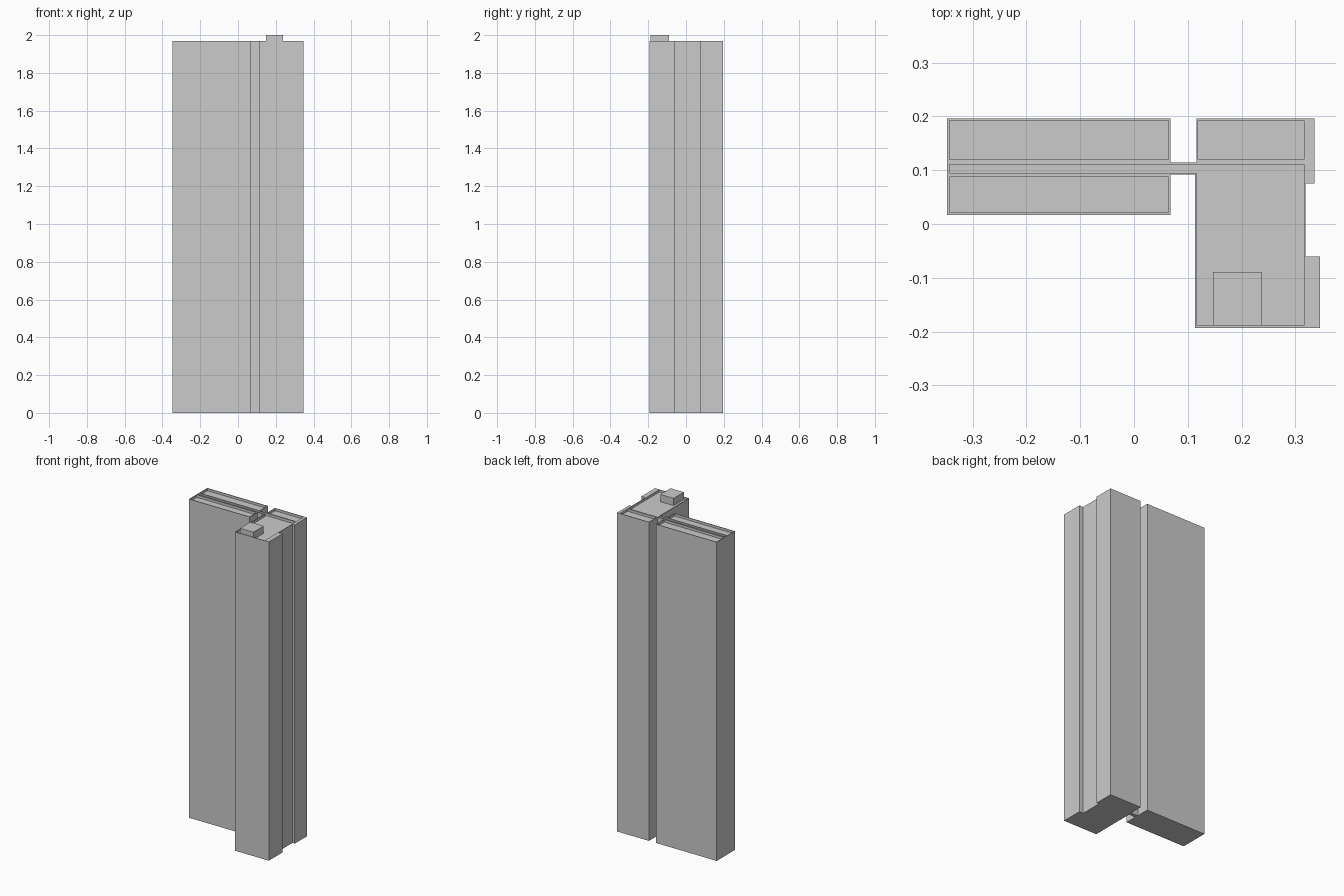
import bpy, bmesh

if "Cube" in bpy.data.objects:
    bpy.data.objects.remove(bpy.data.objects["Cube"])

ROOF, DEPTH, TOP = 1.97, 0.015, 2.0


def prism(name, outline, z0, z1):
    """Extrude a closed plan outline from z0 up to z1."""
    bm = bmesh.new()
    face = bm.faces.new([bm.verts.new((x, y, z0)) for x, y in outline])
    res = bmesh.ops.extrude_face_region(bm, geom=[face])
    for v in res["geom"]:
        if isinstance(v, bmesh.types.BMVert):
            v.co.z = z1
    bmesh.ops.recalc_face_normals(bm, faces=bm.faces)
    mesh = bpy.data.meshes.new(name)
    bm.to_mesh(mesh)
    bm.free()
    obj = bpy.data.objects.new(name, mesh)
    bpy.context.collection.objects.link(obj)
    return obj


def rect(x0, x1, y0, y1):
    return [(x0, y0), (x1, y0), (x1, y1), (x0, y1)]


# Tower: wide left slab, narrow link and right wing with two side bays
tower = prism("tower_block", [
    (-0.347, 0.017), (0.068, 0.017), (0.068, 0.092), (0.113, 0.092),
    (0.113, -0.193), (0.346, -0.193), (0.346, -0.060), (0.319, -0.060),
    (0.319, 0.075), (0.335, 0.075), (0.335, 0.196), (0.116, 0.196),
    (0.116, 0.114), (0.068, 0.114), (0.068, 0.196), (-0.347, 0.196)], 0, ROOF)

# Recessed roof areas, leaving thin parapets and corridor walls
recesses = {
    "roof_recess_back_left": rect(-0.343, 0.064, 0.120, 0.192),
    "roof_recess_front_left": rect(-0.343, 0.064, 0.021, 0.087),
    "roof_recess_back_right": rect(0.119, 0.316, 0.120, 0.192),
    "roof_recess_corridor": [(-0.343, 0.095), (0.117, 0.095), (0.117, -0.189),
                             (0.316, -0.189), (0.316, 0.111), (-0.343, 0.111)],
}
bpy.context.view_layer.objects.active = tower
for name, outline in recesses.items():
    cutter = prism(name, outline, ROOF - DEPTH, ROOF + 0.05)
    cutter.hide_render = True
    mod = tower.modifiers.new(name, 'BOOLEAN')
    mod.operation, mod.solver, mod.object = 'DIFFERENCE', 'EXACT', cutter
    bpy.ops.object.modifier_apply(modifier=mod.name)
    bpy.data.objects.remove(cutter)

# Plant room standing on the right wing roof
prism("roof_plant_room", rect(0.147, 0.238, -0.189, -0.089), ROOF - DEPTH, TOP)
